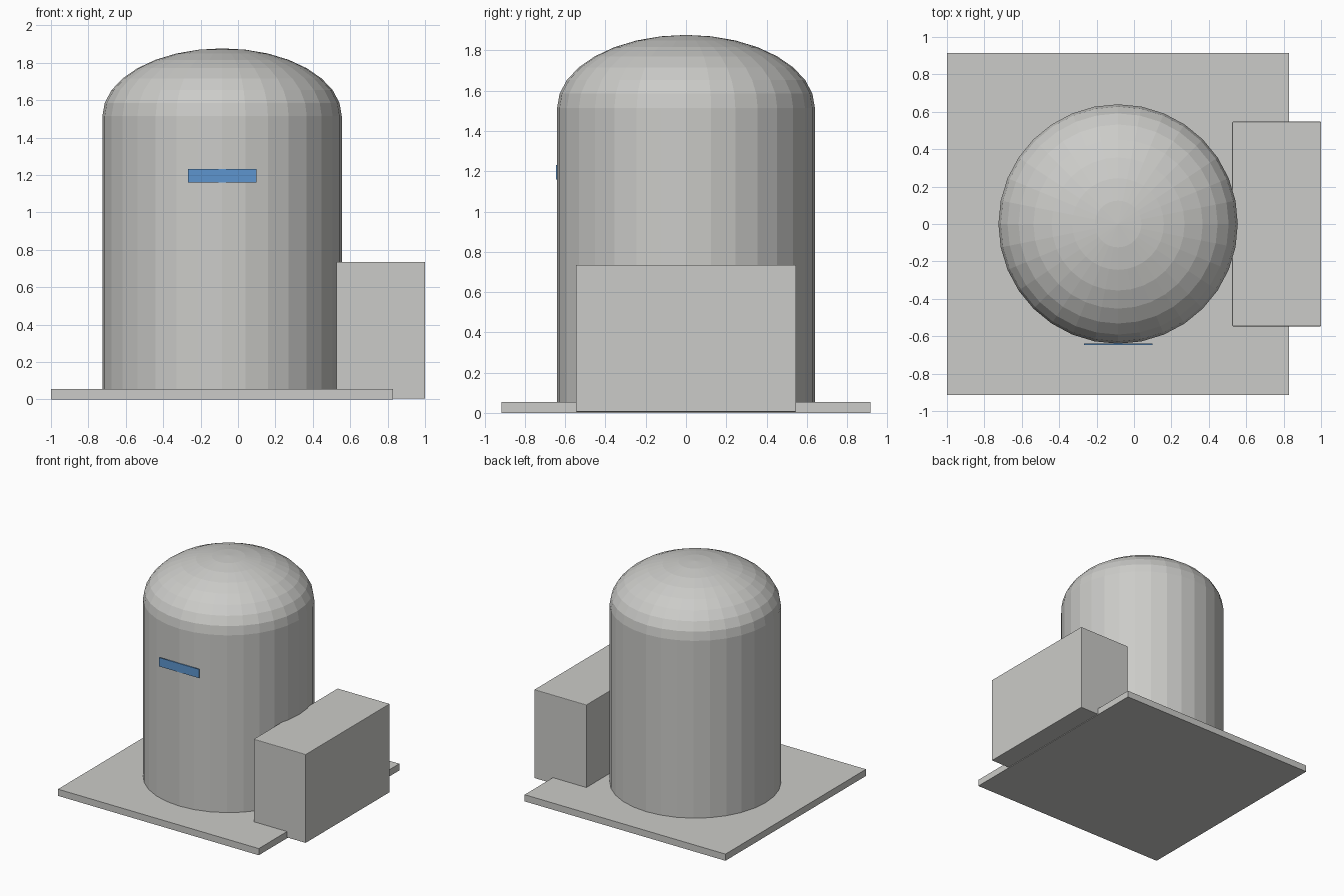
import bpy, bmesh, math

if "Cube" in bpy.data.objects:
    bpy.data.objects.remove(bpy.data.objects["Cube"])


def material(name, color):
    m = bpy.data.materials.new(name)
    m.diffuse_color = (*color, 1)
    m.use_nodes = True
    m.node_tree.nodes["Principled BSDF"].inputs["Base Color"].default_value = m.diffuse_color
    return m


def add_object(name, bm, mat):
    mesh = bpy.data.meshes.new(name)
    bmesh.ops.recalc_face_normals(bm, faces=bm.faces)
    bm.to_mesh(mesh)
    bm.free()
    mesh.materials.append(mat)
    obj = bpy.data.objects.new(name, mesh)
    bpy.context.collection.objects.link(obj)
    return obj


def box(name, lo, hi, mat, bevel=0):
    bm = bmesh.new()
    bmesh.ops.create_cube(bm, size=1)
    for v in bm.verts:
        v.co = [(a + b) / 2 + c * (b - a) for a, b, c in zip(lo, hi, v.co)]
    obj = add_object(name, bm, mat)
    if bevel:
        mod = obj.modifiers.new("edge_bevel", 'BEVEL')
        mod.width = bevel
        mod.segments = 2
    return obj


grey = material("light_grey", (0.6, 0.6, 0.58))
blue = material("window_blue", (0.11, 0.30, 0.62))

# Base slab and side cabinet
box("base_slab", (-1.0, -0.915, 0), (0.83, 0.915, 0.055), grey)
box("side_cabinet", (0.525, -0.547, 0.005), (1.0, 0.547, 0.735), grey, 0.004)

# Domed tank: straight wall topped by a flattened half sphere
SIDES, RINGS = 32, 8
CX, R, BASE, SPRING, TOP = -0.085, 0.64, 0.05, 1.515, 1.877
profile = [(R, BASE)]
for i in range(RINGS):
    a = math.pi / 2 * i / RINGS
    profile.append((R * math.cos(a), SPRING + (TOP - SPRING) * math.sin(a)))

bm = bmesh.new()
rings = [[bm.verts.new((CX + r * math.cos(2 * math.pi * k / SIDES),
                        r * math.sin(2 * math.pi * k / SIDES), z))
          for k in range(SIDES)] for r, z in profile]
apex = bm.verts.new((CX, 0, TOP))
bm.faces.new(rings[0][::-1])
for k in range(SIDES):
    n = (k + 1) % SIDES
    for low, high in zip(rings, rings[1:]):
        bm.faces.new((low[k], low[n], high[n], high[k]))
    bm.faces.new((rings[-1][k], rings[-1][n], apex))
add_object("domed_tank", bm, grey)

# Narrow window plate on the front
box("window_strip", (-0.268, -0.646, 1.16), (0.098, -0.638, 1.232), blue)
